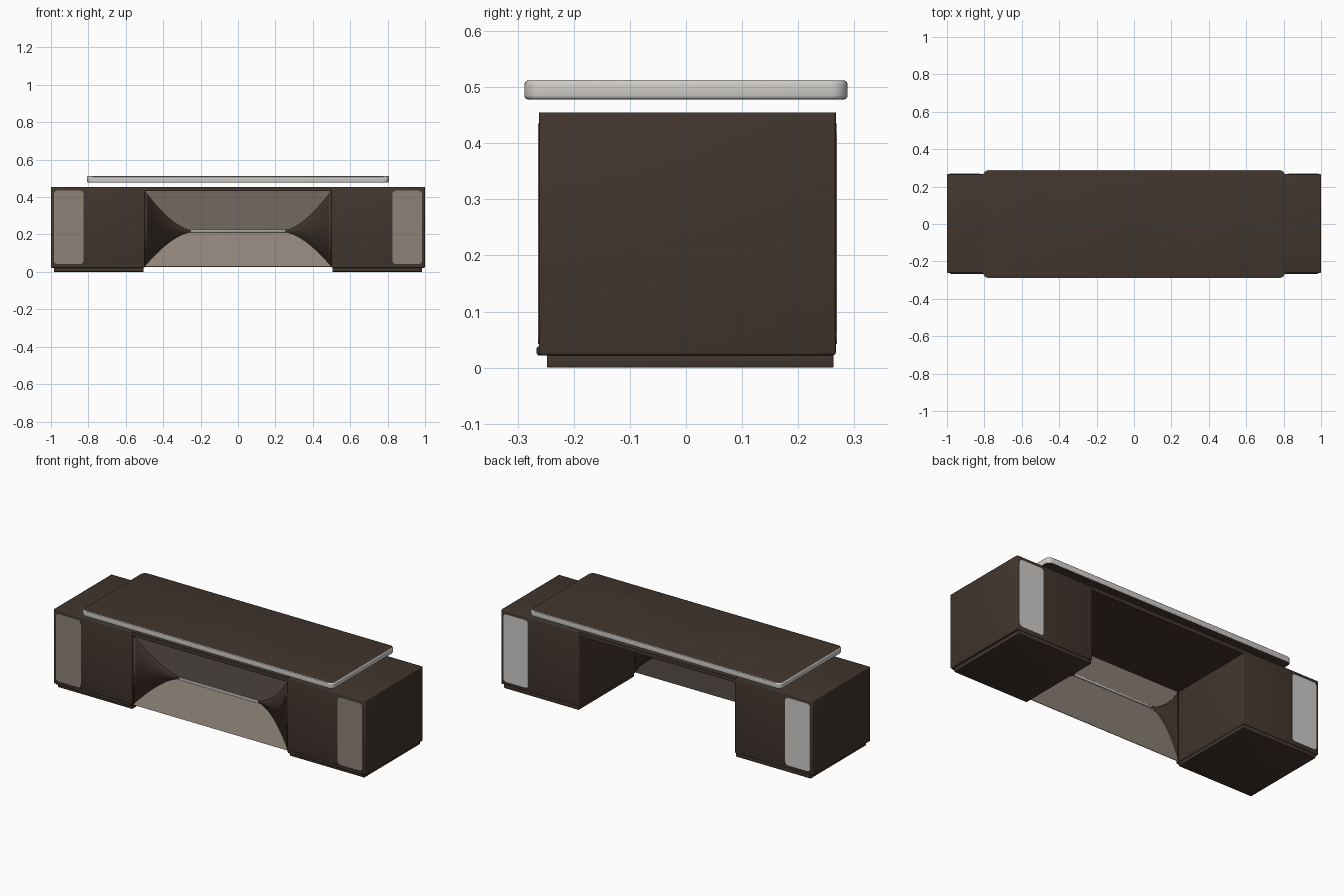
import bpy, bmesh
from mathutils import Vector

cube = bpy.data.objects.get("Cube")
if cube:
    bpy.data.objects.remove(cube, do_unlink=True)


def material(name, rgb):
    m = bpy.data.materials.new(name)
    m.use_nodes = True
    m.diffuse_color = (*rgb, 1)
    m.node_tree.nodes["Principled BSDF"].inputs["Base Color"].default_value = (*rgb, 1)
    return m


brown = material("dark_brown", (0.054, 0.036, 0.027))
taupe = material("taupe", (0.27, 0.227, 0.188))
light = material("light_grey", (0.62, 0.6, 0.58))


def finish(name, bm, *mats):
    bmesh.ops.recalc_face_normals(bm, faces=bm.faces)
    mesh = bpy.data.meshes.new(name)
    bm.to_mesh(mesh)
    bm.free()
    for m in mats:
        mesh.materials.append(m)
    ob = bpy.data.objects.new(name, mesh)
    bpy.context.collection.objects.link(ob)
    return ob


def smooth(ob):
    bpy.ops.object.select_all(action="DESELECT")
    ob.select_set(True)
    bpy.context.view_layer.objects.active = ob
    bpy.ops.object.shade_smooth_by_angle()


def box(name, lo, hi, *mats, corner=0, axis=2, edge=0):
    """Box between two corners; rounds the edges along one axis, then all rims."""
    bm = bmesh.new()
    bmesh.ops.create_cube(bm, size=1)
    for v in bm.verts:
        v.co = Vector([lo[i] + (v.co[i] + 0.5) * (hi[i] - lo[i]) for i in range(3)])
    if corner:
        along = [e for e in bm.edges
                 if abs((e.verts[0].co - e.verts[1].co).normalized()[axis]) > 0.9]
        bmesh.ops.bevel(bm, geom=along, offset=corner, segments=6, profile=0.5, affect="EDGES")
    if edge:
        rims = [e for e in bm.edges if e.calc_face_angle(0) > 1]
        bmesh.ops.bevel(bm, geom=rims, offset=edge, segments=3, profile=0.5, affect="EDGES")
    ob = finish(name, bm, *mats)
    if corner or edge:
        smooth(ob)
    return ob


FRONT, BACK = -0.262, 0.267

# Pedestals with plinths, front lips and end panels
for side, s in (("left", 1), ("right", -1)):
    def span(a, b):
        return sorted((s * a, s * b))
    x0, x1 = span(0.5, 1)
    box(side + "_pedestal", (x0, FRONT, 0.022), (x1, BACK, 0.455), brown, edge=0.005)
    x0, x1 = span(0.505, 0.985)
    box(side + "_plinth", (x0, -0.248, 0), (x1, 0.263, 0.024), brown, edge=0.003)
    box(side + "_front_lip", (x0, -0.266, 0.022), (x1, -0.25, 0.038), brown, edge=0.003)
    x0, x1 = span(0.825, 0.985)
    box(side + "_front_panel", (x0, FRONT - 0.002, 0.042), (x1, FRONT + 0.004, 0.435),
        taupe, corner=0.02, axis=1)
    box(side + "_back_panel", (x0, BACK - 0.004, 0.042), (x1, BACK + 0.002, 0.435),
        light, corner=0.02, axis=1)

# Board joining the pedestals
box("joining_board", (-0.502, FRONT, 0.432), (0.502, BACK, 0.455), brown)

# Floating worktop: light rim, dark faces above and below
top = box("worktop", (-0.808, -0.288, 0.478), (0.808, 0.288, 0.512), brown, light,
          corner=0.03, edge=0.007)
for p in top.data.polygons:
    p.material_index = 0 if abs(p.normal.z) > 0.8 else 1

# Pinched modesty panel: two sloping panels and curved dark cheeks
STEPS = 14


def curve(z_out, z_in):
    """Edge from the pedestal to the seam end, receding toward the seam."""
    pts = []
    for i in range(STEPS + 1):
        t = i / STEPS
        f = 1 - (1 - t) ** 1.6
        pts.append(Vector((0.5 - 0.25 * t, -0.25 + 0.08 * f, z_out + (z_in - z_out) * f)))
    return pts


def mirrored(p):
    return Vector((-p.x, p.y, p.z))


def thicken(ob):
    mod = ob.modifiers.new("thickness", "SOLIDIFY")
    mod.thickness = 0.008
    mod.offset = 0
    return ob


upper, lower = curve(0.434, 0.224), curve(0.028, 0.212)
for name, edge in (("upper_panel", upper), ("lower_panel", lower)):
    bm = bmesh.new()
    rows = [(bm.verts.new(p), bm.verts.new(mirrored(p))) for p in edge]
    for (a, b), (c, d) in zip(rows, rows[1:]):
        bm.faces.new((a, b, d, c))
    thicken(finish(name, bm, taupe))

for side, flip in (("left", False), ("right", True)):
    bm = bmesh.new()
    rows = [[bm.verts.new(mirrored(p) if flip else p) for p in pair]
            for pair in zip(upper, lower)]
    for (a, b), (c, d) in zip(rows, rows[1:]):
        bm.faces.new((a, b, d, c))
    smooth(thicken(finish(side + "_cheek", bm, brown)))

# Light strip along the seam
box("seam_strip", (-0.255, -0.18, 0.211), (0.255, -0.162, 0.225), light, edge=0.003)
